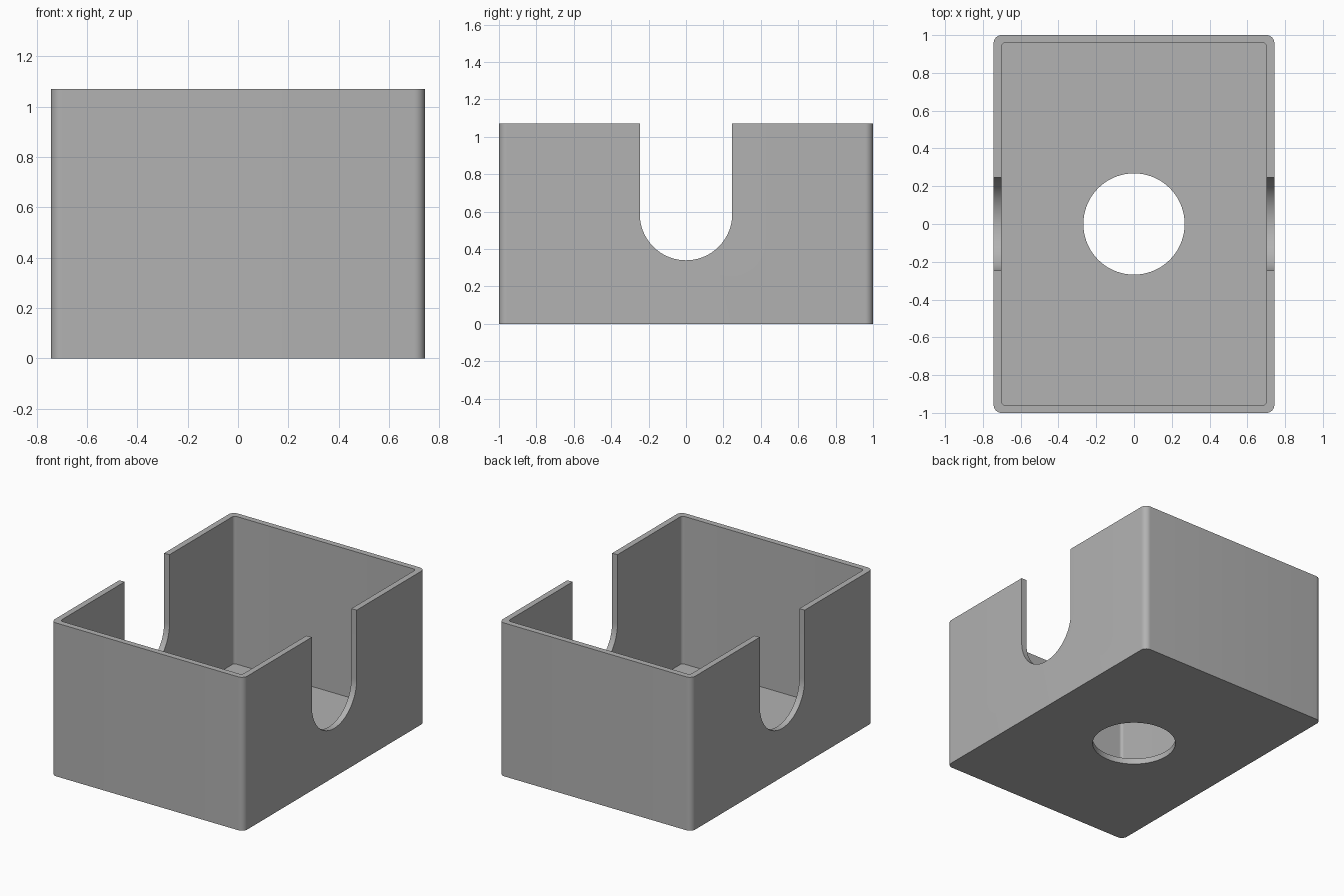
import bpy
import bmesh
from math import sin, cos, pi
from mathutils import Matrix

HALF_X, HALF_Y, HEIGHT = 0.743, 1.0, 1.07
WALL, FLOOR = 0.041, 0.04
HOLE_R = 0.268
SLOT_R, SLOT_Z = 0.247, 0.587

if "Cube" in bpy.data.objects:
    bpy.data.objects.remove(bpy.data.objects["Cube"])

grey = bpy.data.materials.new("plain grey")
grey.use_nodes = True
colour = (0.445, 0.445, 0.445, 1)
grey.diffuse_color = colour
grey.node_tree.nodes["Principled BSDF"].inputs["Base Color"].default_value = colour


def arc(cx, cy, r, start, end, steps):
    angles = [start + (end - start) * i / steps for i in range(steps + 1)]
    return [(cx + r * cos(a), cy + r * sin(a)) for a in angles]


def rounded_rect(hx, hy, r):
    points = []
    for i, (sx, sy) in enumerate([(1, 1), (-1, 1), (-1, -1), (1, -1)]):
        points += arc(sx * (hx - r), sy * (hy - r), r, i * pi / 2, (i + 1) * pi / 2, 10)
    return points


def prism(name, outline, low, high, matrix=Matrix()):
    """Extrude a closed outline from low to high, then orient it."""
    bm = bmesh.new()
    face = bm.faces.new([bm.verts.new((x, y, low)) for x, y in outline])
    top = bmesh.ops.extrude_face_region(bm, geom=[face])["geom"]
    verts = [v for v in top if isinstance(v, bmesh.types.BMVert)]
    bmesh.ops.translate(bm, verts=verts, vec=(0, 0, high - low))
    bm.transform(matrix)
    bmesh.ops.recalc_face_normals(bm, faces=bm.faces)
    mesh = bpy.data.meshes.new(name)
    bm.to_mesh(mesh)
    bm.free()
    mesh.materials.append(grey)
    obj = bpy.data.objects.new(name, mesh)
    bpy.context.collection.objects.link(obj)
    return obj


# Open box with rounded vertical corners
box = prism("open_box", rounded_rect(HALF_X, HALF_Y, 0.042), 0, HEIGHT)

# Cutters: inner cavity, round floor hole, U-shaped slot through both side walls
cavity = prism("cavity_cutter", rounded_rect(HALF_X - WALL, HALF_Y - WALL, 0.02),
               FLOOR, HEIGHT + 0.2)
hole = prism("floor_hole_cutter", arc(0, 0, HOLE_R, 0, 2 * pi, 96)[:-1], -0.2, 0.3)
u_shape = arc(0, SLOT_Z, SLOT_R, pi, 2 * pi, 48) + [(SLOT_R, HEIGHT + 0.2), (-SLOT_R, HEIGHT + 0.2)]
to_side = Matrix(((0, 0, 1, 0), (1, 0, 0, 0), (0, 1, 0, 0), (0, 0, 0, 1)))
slot = prism("side_slot_cutter", u_shape, -1, 1, to_side)

bpy.ops.object.select_all(action="DESELECT")
box.select_set(True)
bpy.context.view_layer.objects.active = box
for cutter in (cavity, hole, slot):
    cut = box.modifiers.new(cutter.name, "BOOLEAN")
    cut.operation = "DIFFERENCE"
    cut.solver = "EXACT"
    cut.object = cutter
    bpy.ops.object.modifier_apply(modifier=cut.name)
    bpy.data.objects.remove(cutter)

# Smooth the curved walls, keep the edges sharp
bpy.ops.object.shade_smooth_by_angle(angle=pi / 6)
